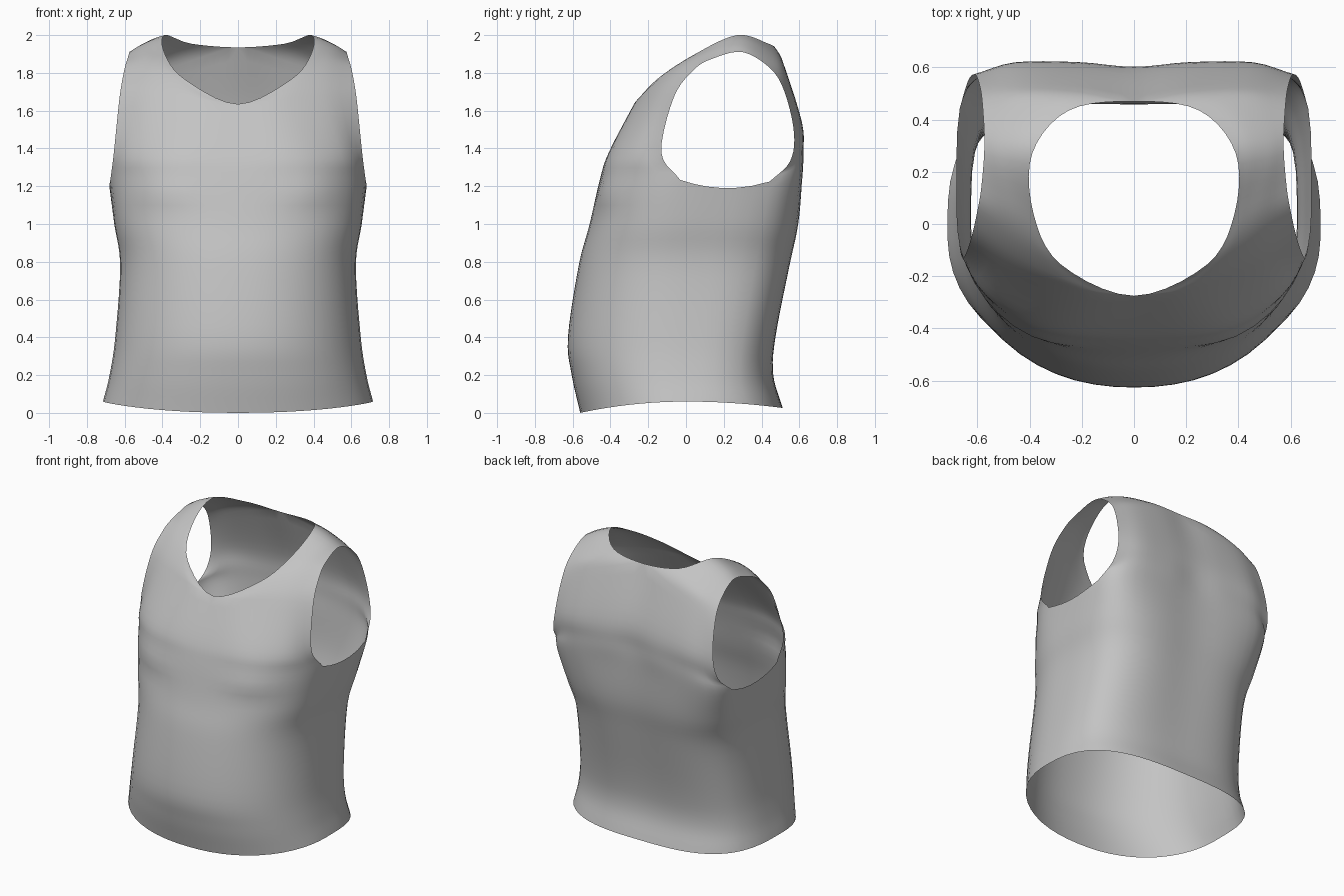
import bpy
import bmesh
import math
from mathutils import Vector

if "Cube" in bpy.data.objects:
    bpy.data.objects.remove(bpy.data.objects["Cube"], do_unlink=True)

PANEL_COLS = 12      # columns from the centre line to the side edge
SIDE_COLS = 6        # columns under the arm
STEPS = 5            # rows between two control rows
FRONT_EDGE, BACK_EDGE = 80, 125   # directions of the panel edges, degrees

# Torso rings: height, half width, front y, back y, middle y, squareness front and back
RINGS = [
    (0, .715, -.56, .512, -.03, 2.2, 3),
    (.2, .68, -.605, .465, -.03, 2.2, 3.2),
    (.4, .65, -.625, .478, -.02, 2.2, 3.4),
    (.78, .624, -.568, .555, .01, 2.3, 3.6),
    (1, .655, -.51, .6, .03, 2.4, 4.2),
    (1.24, .68, -.455, .618, .06, 2.4, 6),
]

# Rows from the centre or neckline out to the armhole, front over shoulder to back
CHEST_ROWS = [
    [(0, -.408, 1.38), (.3, -.388, 1.385), (.54, -.275, 1.385), (.657, -.13, 1.38)],
    [(0, -.275, 1.635), (.22, -.25, 1.66), (.45, -.165, 1.68), (.627, -.065, 1.67)],
    [(.28, -.155, 1.765), (.37, -.1, 1.8), (.48, -.04, 1.815), (.602, .04, 1.815)],
    [(.385, .04, 1.895), (.43, .07, 1.905), (.5, .1, 1.9), (.585, .14, 1.875)],
    [(.39, .27, 2), (.45, .28, 1.98), (.52, .29, 1.945), (.573, .3, 1.91)],
    [(.25, .435, 1.955), (.36, .45, 1.92), (.47, .46, 1.87), (.58, .45, 1.82)],
    [(0, .47, 1.935), (.2, .505, 1.88), (.42, .525, 1.8), (.59, .525, 1.69)],
    [(0, .59, 1.58), (.22, .607, 1.56), (.45, .612, 1.52), (.608, .572, 1.48)],
    [(0, .6, 1.4), (.22, .62, 1.39), (.47, .613, 1.37), (.635, .55, 1.33)],
]
FRONT_NECK, BACK_NECK = 1, 6      # rows where the neckline meets the centre


def phantom(end, inner, level):
    """Point beyond a path end, leaving it either sideways or straight on."""
    if level:
        return Vector((2 * end.x - inner.x, inner.y, inner.z))
    return 2 * end - inner


def spline(points, steps, level_start=False, level_end=False):
    """Smooth path through all points."""
    p = [phantom(points[0], points[1], level_start), *points,
         phantom(points[-1], points[-2], level_end)]
    path = []
    for a, b, c, d in zip(p, p[1:], p[2:], p[3:]):
        for i in range(steps):
            t = i / steps
            path.append(b + (c - a) * (t / 2)
                        + (2 * a - 5 * b + 4 * c - d) * (t * t / 2)
                        + (3 * b - a - 3 * c + d) * (t ** 3 / 2))
    return path + [points[-1].copy()]


def ring_point(ring, degrees):
    """Point of a torso ring, from front centre (zero) round to back centre."""
    height, width, front, back, middle, front_power, back_power = ring
    s, c = math.sin(math.radians(degrees)), math.cos(math.radians(degrees))
    power = front_power if c > 0 else back_power
    r = (abs(s) ** power + abs(c) ** power) ** (-1 / power)
    x = width * r * s if 0 < degrees < 180 else 0
    y = middle - r * c * ((middle - front) if c > 0 else (back - middle))
    if c < 0:                                   # groove down the spine, fading low
        y -= .016 * height * math.exp(-(x / .2) ** 2)
    z = height
    if ring is RINGS[0]:                        # hem dips at front and back
        z = .06 - (.19 if y < 0 else .13) * y * y
    elif ring is RINGS[-1]:                     # bottom of the armhole
        z = 1.19 + min(.05, .7 * (y - .22) ** 2)
    return Vector((x, y, z))


def shape_chest(p):
    """Chest swelling with a fold beneath it."""
    if p.y < 0 and 1.04 < p.z < 1.6:
        rise = min(1, max(0, (p.z - 1.07) / .07))
        fall = math.exp(-((p.z - 1.14) / .2) ** 2) if p.z > 1.14 else 1
        p.y -= .02 * rise * fall * math.exp(-((p.x - .39) / .17) ** 2)
    return p


def panel_path(rise, over, drop, f):
    """Path up the front, over the shoulder and down the back."""
    if f == 1:       # the armhole edge turns sharply at the top ring
        return (spline(rise, STEPS)[:-1]
                + spline([rise[-1], *over, drop[0]], STEPS)[:-1]
                + spline(drop, STEPS))
    # the centre line turns sharply into the neckline, easing off outwards
    sharp = (spline(rise + over[:FRONT_NECK + 1], STEPS)[:-1]
             + spline(over[FRONT_NECK:BACK_NECK + 1], STEPS, True, True)[:-1]
             + spline(over[BACK_NECK:] + drop, STEPS))
    smooth = spline(rise + over + drop, STEPS)
    return [a.lerp(b, f) for a, b in zip(sharp, smooth)]


# Front and back panels as columns from the centre to the side
chest = []
for row in CHEST_ROWS:
    points = [Vector(p) for p in row]
    chest.append(spline(points, PANEL_COLS // 3, level_start=points[0].x == 0))
panel = []
for col in range(PANEL_COLS + 1):
    f = col / PANEL_COLS
    rise = [ring_point(r, FRONT_EDGE * f) for r in RINGS]
    drop = [ring_point(r, 180 - (180 - BACK_EDGE) * f) for r in reversed(RINGS)]
    path = panel_path(rise, [row[col] for row in chest], drop, f)
    panel.append([shape_chest(p) for p in path])

bm = bmesh.new()


def add_column(points):
    return [bm.verts.new(p) for p in points]


def skin(columns):
    for left, right in zip(columns, columns[1:]):
        for i in range(len(left) - 1):
            bm.faces.new((left[i], right[i], right[i + 1], left[i + 1]))


panel_verts = [add_column(path) for path in panel]
skin(panel_verts)

# Side panel under the arm, sharing the panel edges
side_rows = (len(RINGS) - 1) * STEPS + 1
edge = panel_verts[-1]
side = [edge[:side_rows]]
for col in range(1, SIDE_COLS):
    angle = FRONT_EDGE + (BACK_EDGE - FRONT_EDGE) * col / SIDE_COLS
    side.append(add_column(spline([ring_point(r, angle) for r in RINGS], STEPS)))
side.append(edge[::-1][:side_rows])
skin(side)

mesh = bpy.data.meshes.new("sleeveless_top")
bm.to_mesh(mesh)
bm.free()
top = bpy.data.objects.new("sleeveless_top", mesh)
bpy.context.collection.objects.link(top)

# Plain grey cloth
cloth = bpy.data.materials.new("grey_cloth")
cloth.use_nodes = True
grey = (.55, .55, .55, 1)
cloth.diffuse_color = grey
cloth.node_tree.nodes["Principled BSDF"].inputs["Base Color"].default_value = grey
mesh.materials.append(cloth)

# Other half of the garment
mirror = top.modifiers.new("other_half", 'MIRROR')
mirror.use_clip = True
mirror.merge_threshold = .002

bpy.context.view_layer.objects.active = top
top.select_set(True)
bpy.ops.object.shade_smooth_by_angle(angle=math.radians(50))
